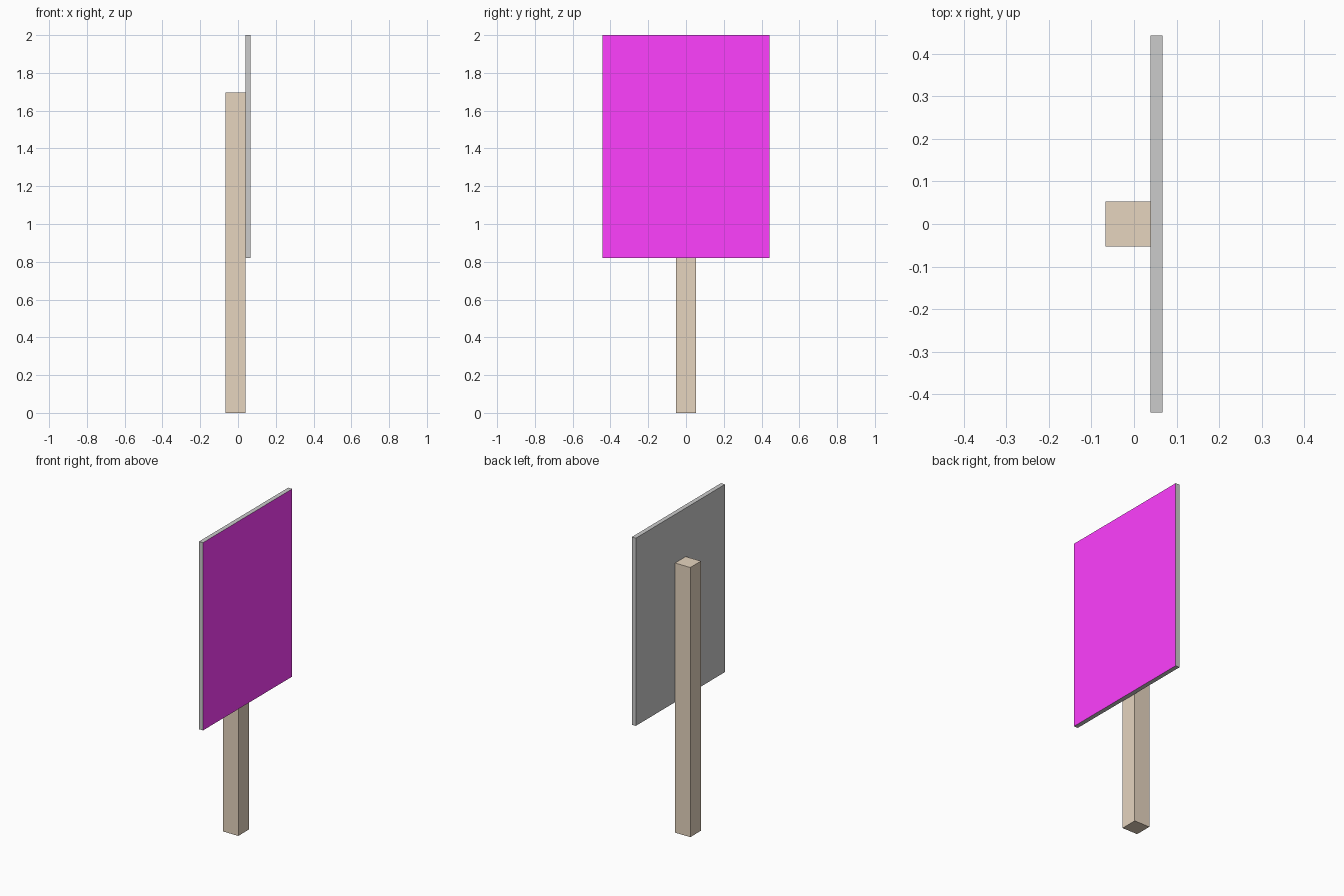
import bpy

if "Cube" in bpy.data.objects:
    bpy.data.objects.remove(bpy.data.objects["Cube"])


def material(name, rgb):
    m = bpy.data.materials.new(name)
    m.diffuse_color = (*rgb, 1.0)
    m.use_nodes = True
    m.node_tree.nodes["Principled BSDF"].inputs["Base Color"].default_value = m.diffuse_color
    return m


def box(name, lo, hi):
    size = [b - a for a, b in zip(lo, hi)]
    mid = [(a + b) / 2 for a, b in zip(lo, hi)]
    bpy.ops.mesh.primitive_cube_add(size=1, location=mid)
    ob = bpy.context.object
    ob.name = name
    ob.scale = size
    bpy.ops.object.transform_apply(location=False, rotation=False, scale=True)
    return ob


# Square wooden post
post = box("post", (-0.067, -0.053, 0), (0.039, 0.053, 1.695))
post.data.materials.append(material("wood", (0.79, 0.66, 0.52)))

# Thin sign panel: grey metal, with a magenta face towards +x
panel = box("sign_panel", (0.039, -0.443, 0.82), (0.067, 0.443, 2.0))
panel.data.materials.append(material("metal", (0.8, 0.8, 0.8)))
panel.data.materials.append(material("sign_face", (1.0, 0.05, 1.0)))
for face in panel.data.polygons:
    face.material_index = int(face.normal.x > 0.9)
